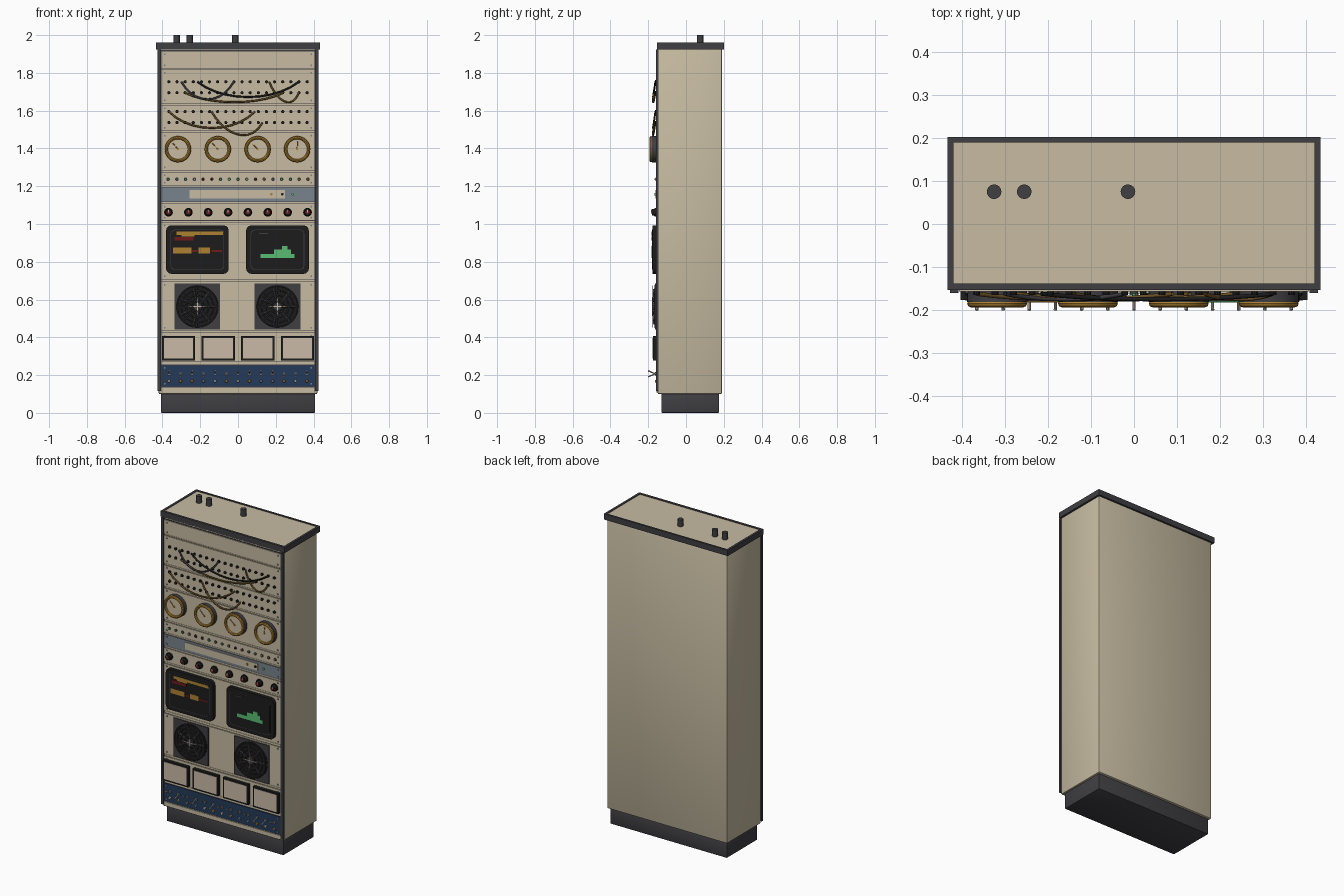
import bpy, bmesh, math, random
from mathutils import Matrix, Vector

random.seed(4)
if "Cube" in bpy.data.objects:
    bpy.data.objects.remove(bpy.data.objects["Cube"])


def material(name, *rgb):
    m = bpy.data.materials.new(name)
    m.use_nodes = True
    m.diffuse_color = (*rgb, 1)
    bsdf = m.node_tree.nodes["Principled BSDF"]
    bsdf.inputs["Base Color"].default_value = (*rgb, 1)
    return m


BEIGE = material("beige enamel", .57, .50, .36)
CHARCOAL = material("charcoal", .05, .05, .057)
BLACK = material("black", .012, .012, .012)
GOLD = material("amber gold", .42, .22, .03)
SLATE = material("slate grey", .19, .23, .26)
NAVY = material("navy blue", .018, .042, .10)
GREEN = material("phosphor green", .10, .50, .17)
RED = material("dark red", .16, .01, .01)
CREAM = material("warm cream", .60, .49, .39)
BROWN = material("brown cable", .15, .085, .02)
ALONG_Y = Matrix.Rotation(math.pi / 2, 4, "X")
FACE = -.157          # front surface of the rack panels


class Part:
    """Collects coloured primitives into one named object."""

    def __init__(self, name):
        self.name, self.bm, self.mats = name, bmesh.new(), []

    def paint(self, verts, mat):
        if mat not in self.mats:
            self.mats.append(mat)
        for f in {f for v in verts for f in v.link_faces}:
            f.material_index = self.mats.index(mat)

    def box(self, mat, x, y, z, bevel=0, only_y=False):
        size = [b - a for a, b in (x, y, z)]
        mid = Vector([(a + b) / 2 for a, b in (x, y, z)])
        verts = bmesh.ops.create_cube(
            self.bm, size=1, matrix=Matrix.Translation(mid) @ Matrix.Diagonal((*size, 1)))["verts"]
        self.paint(verts, mat)
        if bevel:
            edges = {e for v in verts for e in v.link_edges}
            if only_y:
                edges = [e for e in edges if abs(e.verts[0].co.y - e.verts[1].co.y) > 1e-5]
            bmesh.ops.bevel(self.bm, geom=list(edges), offset=bevel, segments=3 if only_y else 2,
                            affect="EDGES", profile=.5)
        return self

    def rod(self, mat, a, b, r, r2=None, n=12):
        a, b = Vector(a), Vector(b)
        d = b - a
        m = Matrix.Translation((a + b) / 2) @ d.to_track_quat("Z", "Y").to_matrix().to_4x4()
        self.paint(bmesh.ops.create_cone(
            self.bm, cap_ends=True, segments=n, radius1=r, radius2=r if r2 is None else r2,
            depth=d.length, matrix=m)["verts"], mat)
        return self

    def knob(self, mat, x, z, r, back, front, r2=None, n=12):
        return self.rod(mat, (x, back, z), (x, front, z), r, r2, n)

    def ring(self, mat, x, y, z, radius, tube, n=32, k=8):
        loops = []
        for i in range(n):
            a = 2 * math.pi * i / n
            loops.append([self.bm.verts.new((
                x + (radius + tube * math.cos(t)) * math.cos(a), y + tube * math.sin(t),
                z + (radius + tube * math.cos(t)) * math.sin(a)))
                for t in [2 * math.pi * j / k for j in range(k)]])
        for i in range(n):
            p, q = loops[i], loops[(i + 1) % n]
            for j in range(k):
                self.bm.faces.new((p[j], p[(j + 1) % k], q[(j + 1) % k], q[j]))
        self.paint([v for l in loops for v in l], mat)
        return self

    def done(self):
        bmesh.ops.recalc_face_normals(self.bm, faces=self.bm.faces)
        me = bpy.data.meshes.new(self.name)
        self.bm.to_mesh(me)
        self.bm.free()
        for m in self.mats:
            me.materials.append(m)
        ob = bpy.data.objects.new(self.name, me)
        bpy.context.collection.objects.link(ob)
        bpy.ops.object.select_all(action="DESELECT")
        ob.select_set(True)
        bpy.context.view_layer.objects.active = ob
        bpy.ops.object.shade_smooth_by_angle(angle=math.radians(35))


def spread(n, half):
    return [half * (2 * i / (n - 1) - 1) for i in range(n)]


# Cabinet shell, plinth, top rim, front rails
Part("cabinet").box(BEIGE, (-.42, .42), (-.15, .19), (.1, 1.94), .006).done()
Part("plinth").box(CHARCOAL, (-.408, .408), (-.13, .175), (0, .105), .004).done()
top = Part("top_cap").box(BEIGE, (-.425, .425), (-.145, .195), (1.93, 1.957))
for s in (-1, 1):
    top.box(CHARCOAL, sorted((s * .433, s * .419)), (-.153, .202), (1.925, 1.961))
top.box(CHARCOAL, (-.433, .433), (-.153, -.138), (1.925, 1.961))
top.box(CHARCOAL, (-.433, .433), (.189, .202), (1.925, 1.961)).done()
posts = Part("cable_glands")
for x in (-.325, -.255, -.014):
    posts.rod(CHARCOAL, (x, .075, 1.95), (x, .075, 2), .017, n=16)
posts.done()
rails = Part("front_rails")
for s in (-1, 1):
    rails.box(CHARCOAL, sorted((s * .408, s * .427)), (-.16, -.145), (.115, 1.925))
rails.done()

# Rack panels with corner screws
panels, screws = Part("rack_panels"), Part("panel_screws")
panels.box(CHARCOAL, (-.408, .408), (-.1515, -.149), (.112, 1.92))
heights = [(1.826, 1.913), (1.64, 1.815), (1.495, 1.627), (1.286, 1.482), (1.205, 1.272), (1.12, 1.192),
           (1.02, 1.106), (.71, 1.006), (.437, .692), (.272, .422), (.14, .252), (.108, .134)]
for i, (lo, hi) in enumerate(heights):
    mat = {5: SLATE, 10: NAVY}.get(i, BEIGE)
    panels.box(mat, (-.406, .406), (FACE, -.151), (lo, hi))
    if i:
        panels.box(BEIGE, (-.406, .406), (-.154, -.15), (hi + .003, heights[i - 1][0] - .003))
    if hi - lo > .05:
        for x in (-.388, .388):
            for z in (lo + .014, hi - .014):
                screws.knob(SLATE, x, z, .005, FACE, FACE - .003, n=8)
panels.done()
screws.done()

# Patch bays: socket rows and drooping leads
jacks = Part("patch_sockets")
for z in (1.753, 1.695, 1.595, 1.537):
    for x in spread(18, .366):
        jacks.knob(BLACK, x, z, .0085, FACE, FACE - .008, n=10)
jacks.done()


def lead(name, mat, x0, z0, x1, z1, low):
    cu = bpy.data.curves.new(name, "CURVE")
    cu.dimensions, cu.bevel_depth, cu.bevel_resolution, cu.resolution_u = "3D", .005, 2, 10
    cu.materials.append(mat)
    sp = cu.splines.new("BEZIER")
    sp.bezier_points.add(1)
    drop = 4 / 3 * ((z0 + z1) / 2 - low)
    for p, x, z, d in zip(sp.bezier_points, (x0, x1), (z0, z1), (1, -1)):
        p.co = (x, FACE - .005, z)
        h = Vector((x + d * (x1 - x0) * .25, FACE - .022, z - drop))
        p.handle_left_type = p.handle_right_type = "FREE"
        p.handle_left = p.handle_right = h
    bpy.context.collection.objects.link(bpy.data.objects.new(name, cu))


lead("black_lead", BLACK, -.215, 1.753, .322, 1.753, 1.672)
lead("long_brown_lead", BROWN, -.28, 1.695, .24, 1.695, 1.645)
lead("grey_lead", CHARCOAL, -.3, 1.753, -.022, 1.753, 1.66)
lead("short_brown_lead", BROWN, .165, 1.753, .322, 1.695, 1.65)
lead("lower_left_lead", BROWN, -.366, 1.595, .09, 1.595, 1.508)
lead("lower_right_lead", BROWN, -.14, 1.595, .13, 1.537, 1.475)

# Dial gauges
gauges = Part("dial_gauges")
for x, lean in zip((-.318, -.107, .104, .313), (-.7, -.75, -.8, .05)):
    z = 1.396
    gauges.knob(CHARCOAL, x, z, .07, FACE, -.181, n=32)
    gauges.knob(BEIGE, x, z, .055, -.181, -.184, n=32)
    gauges.ring(GOLD, x, -.185, z, .061, .0085)
    gauges.rod(GOLD, (x, -.186, z), (x + .042 * math.sin(lean), -.186, z + .042 * math.cos(lean)), .0025, n=6)
    gauges.knob(GOLD, x, z, .006, -.183, -.188, n=10)
gauges.done()

# Indicator lamps and status strip
lamps = Part("indicator_lamps")
for x in spread(17, .37):
    lamps.knob(CHARCOAL, x, 1.237, .0095, FACE, FACE - .004)
    lamps.knob(random.choice((GREEN, GREEN, SLATE, RED, GOLD, CREAM)), x, 1.237, .0065, FACE, FACE - .009, .004)
lamps.done()
strip = Part("status_strip").box(BEIGE, (-.258, .25), (FACE - .004, FACE), (1.136, 1.18))
for x, mat in ((.177, GOLD), (.235, BLACK), (.29, GREEN)):
    strip.knob(mat, x, 1.158, .007, FACE, FACE - .009)
strip.done()

# Rotary knobs
knobs = Part("rotary_knobs")
for x in spread(8, .368):
    z = 1.062
    knobs.knob(BLACK, x, z, .023, FACE, -.166, n=20).knob(BLACK, x, z, .019, -.166, -.18, .016, 20)
    knobs.knob(RED, x, z, .010, -.18, -.183, n=12)
    knobs.box(CREAM, (x - .002, x + .002), (-.1845, -.18), (z, z + .014))
knobs.done()

# Monitors with glowing screens
screens = Part("monitors")
for x in (-.215, .209):
    screens.box(BLACK, (x - .166, x + .166), (-.178, FACE), (.736, .993), .028, True)
    screens.box(CHARCOAL, (x - .142, x + .142), (-.1795, -.176), (.758, .97), .02, True)
    screens.box(BLACK, (x - .139, x + .139), (-.1805, -.177), (.761, .967), .02, True)
glow = [(GOLD, -.325, -.08, .942, .96), (GOLD, -.30, -.23, .933, .944), (RED, -.335, -.235, .912, .93),
        (GOLD, -.345, -.245, .845, .876), (RED, -.243, -.215, .853, .862), (GOLD, -.208, -.148, .845, .876),
        (RED, -.14, -.085, .853, .862), (GREEN, .12, .298, .82, .842), (GREEN, .19, .28, .838, .866),
        (GREEN, .232, .262, .86, .884), (CHARCOAL, .11, .16, .948, .953)]
for mat, x0, x1, z0, z1 in glow:
    screens.box(mat, (x0, x1), (-.182, -.18), (z0, z1))
screens.done()

# Cooling fans: plate, blades, guard rings and spokes
fans = Part("cooling_fans")
for x in (-.215, .209):
    z = .563
    fans.box(CHARCOAL, (x - .121, x + .121), (-.164, FACE), (z - .121, z + .121))
    fans.knob(BLACK, x, z, .113, -.163, -.167, n=40)
    for k in range(7):
        a = 2 * math.pi * k / 7
        c, s = math.cos(a), math.sin(a)
        fans.rod(CHARCOAL, (x + .025 * c, -.168, z + .025 * s), (x + .095 * c, -.168, z + .095 * s), .004, .008, 6)
    for r in (.035, .06, .085, .108):
        fans.ring(CHARCOAL, x, -.176, z, r, .0028, 32, 6)
    for k in range(4):
        a = math.pi * k / 4
        c, s = .11 * math.cos(a), .11 * math.sin(a)
        fans.rod(CHARCOAL, (x - c, -.176, z - s), (x + c, -.176, z + s), .0025, n=6)
    fans.knob(CHARCOAL, x, z, .022, -.165, -.178, n=20)
    fans.box(CREAM, (x - .05, x + .05), (-.181, -.178), (z - .002, z + .002))
    fans.box(CREAM, (x - .002, x + .002), (-.181, -.178), (z - .05, z + .05))
fans.done()

# Framed chart windows
windows = Part("chart_windows")
for x in (-.315, -.105, .105, .315):
    windows.box(BLACK, (x - .088, x + .088), (-.176, FACE), (.277, .406))
    windows.box(CREAM, (x - .078, x + .078), (-.1775, -.175), (.287, .396))
windows.done()

# Toggle switches with lamps below
toggles = Part("toggle_switches")
for x in spread(13, .365):
    up = random.choice((-1, 1))
    toggles.knob(SLATE, x, .207, .010, FACE, -.165, n=8)
    toggles.rod(CREAM, (x, -.163, .207), (x, -.2, .207 + up * .016), .003, .004, 8)
    toggles.knob(random.choice((GOLD, CREAM, SLATE)), x, .168, .008, FACE, -.163, .006, 10)
toggles.done()
